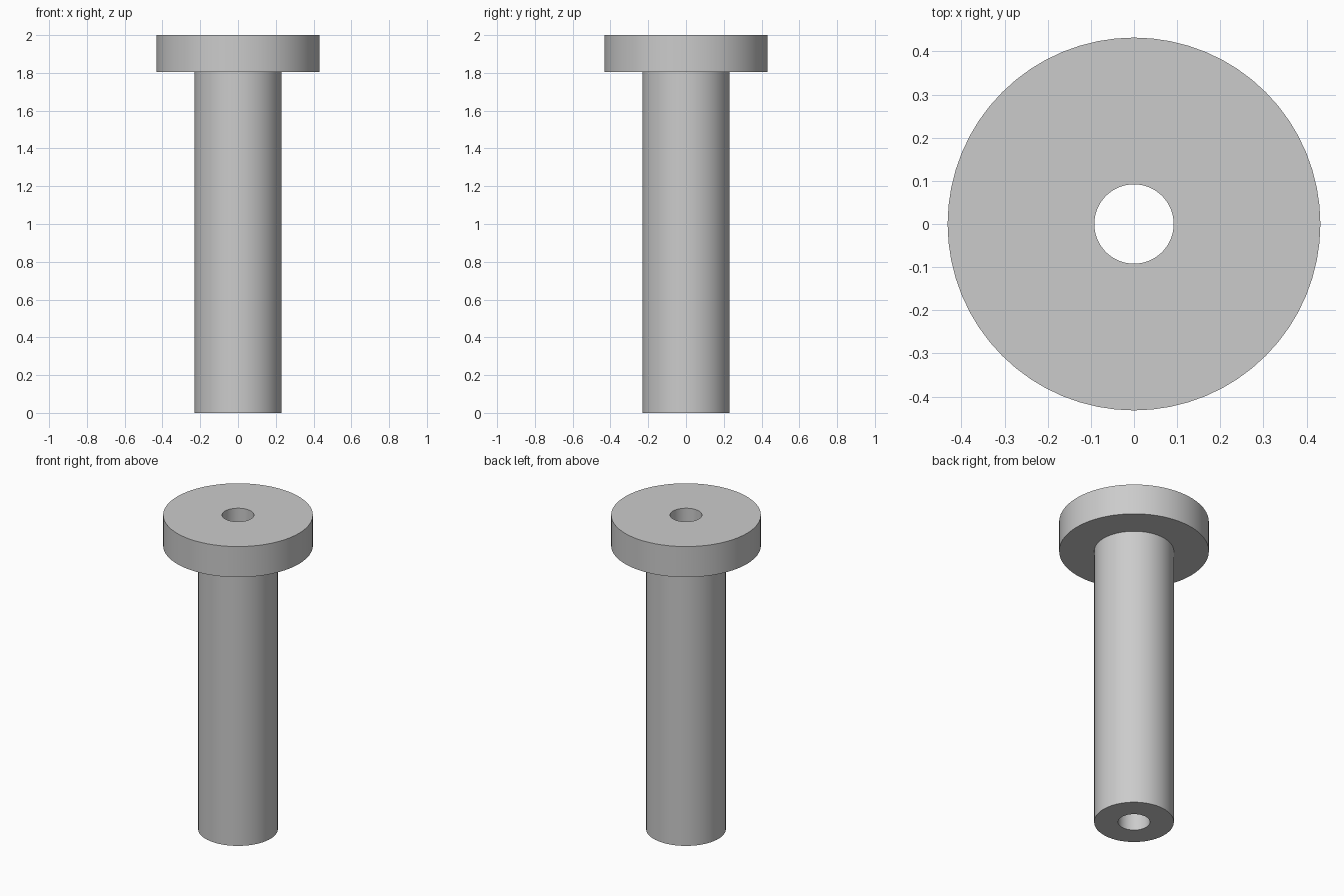
import bpy
import bmesh
import math
from mathutils import Matrix

cube = bpy.data.objects.get("Cube")
if cube:
    bpy.data.objects.remove(cube, do_unlink=True)

SEGMENTS = 64
BORE, SHAFT, HEAD = 0.092, 0.23, 0.432
HEAD_BOTTOM, TOP = 1.805, 2.0

# Plain grey material
grey = bpy.data.materials.new("plain grey")
grey.use_nodes = True
color = (0.6, 0.6, 0.6, 1)
grey.diffuse_color = color
grey.node_tree.nodes["Principled BSDF"].inputs["Base Color"].default_value = color

# Closed half section of the flanged sleeve: bore, foot, shaft, collar, top
profile = [(BORE, 0), (SHAFT, 0), (SHAFT, HEAD_BOTTOM),
           (HEAD, HEAD_BOTTOM), (HEAD, TOP), (BORE, TOP)]

# Revolve the section around the vertical axis
bm = bmesh.new()
rings = []
for i in range(SEGMENTS):
    turn = Matrix.Rotation(math.tau * i / SEGMENTS, 3, 'Z')
    rings.append([bm.verts.new(turn.col[0] * r + turn.col[2] * z) for r, z in profile])
for i, ring in enumerate(rings):
    following = rings[(i + 1) % SEGMENTS]
    for j in range(len(profile)):
        k = (j + 1) % len(profile)
        bm.faces.new((ring[j], following[j], following[k], ring[k]))
bmesh.ops.recalc_face_normals(bm, faces=bm.faces)

mesh = bpy.data.meshes.new("flanged_sleeve")
bm.to_mesh(mesh)
bm.free()
mesh.materials.append(grey)
sleeve = bpy.data.objects.new("flanged_sleeve", mesh)
bpy.context.collection.objects.link(sleeve)

# Smooth round walls, crisp rims
bpy.ops.object.select_all(action='DESELECT')
sleeve.select_set(True)
bpy.context.view_layer.objects.active = sleeve
bpy.ops.object.shade_smooth_by_angle(angle=math.radians(30))
